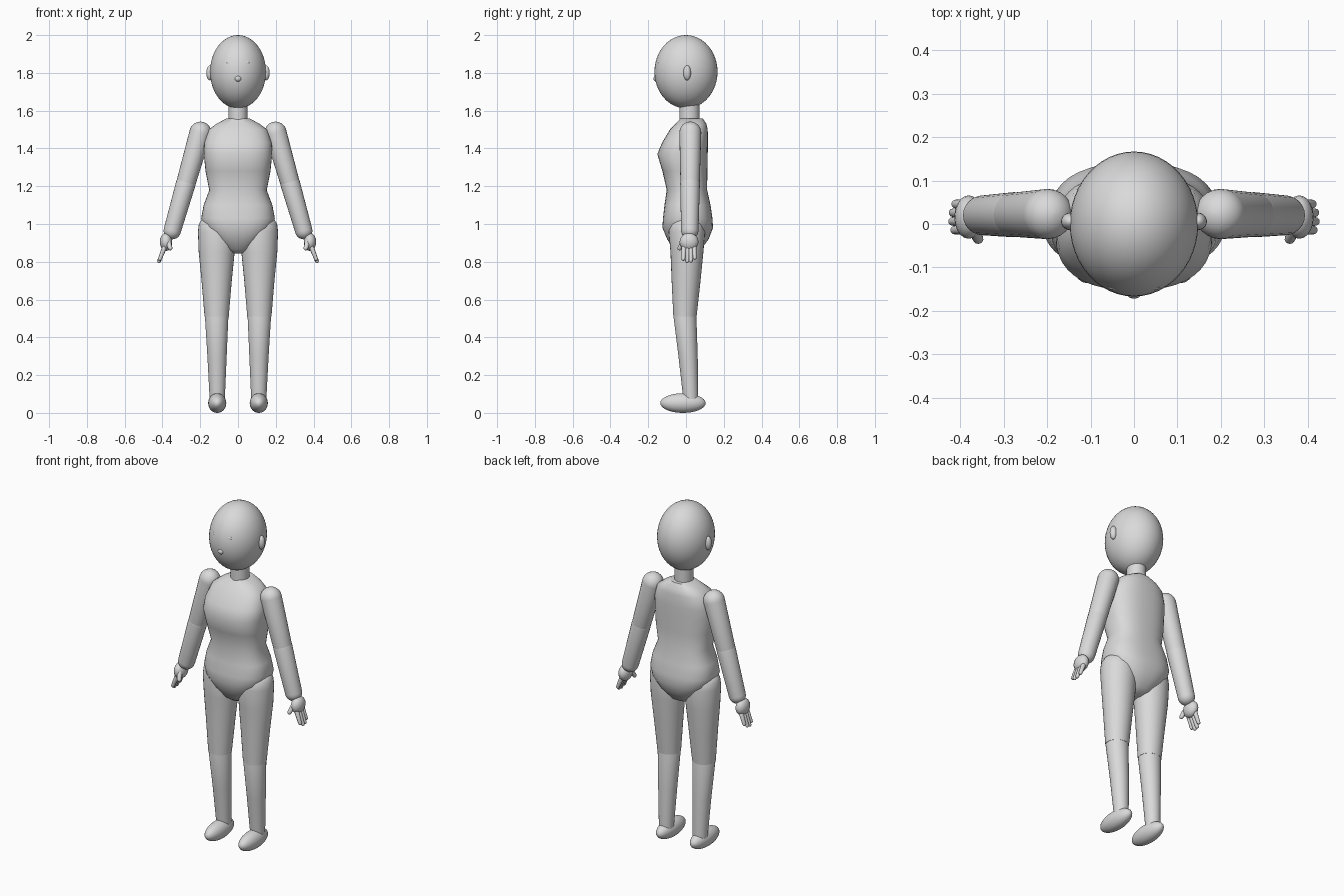
import bpy, bmesh, math
from mathutils import Vector, Matrix

if "Cube" in bpy.data.objects:
    bpy.data.objects.remove(bpy.data.objects["Cube"])

GREY = bpy.data.materials.new("plain grey")
GREY.diffuse_color = (0.7, 0.7, 0.7, 1)
GREY.use_nodes = True
GREY.node_tree.nodes["Principled BSDF"].inputs["Base Color"].default_value = GREY.diffuse_color


def finish(name, bm, mirror=False):
    """Turn a bmesh into a smooth, optionally mirrored, object."""
    bmesh.ops.recalc_face_normals(bm, faces=bm.faces)
    mesh = bpy.data.meshes.new(name)
    bm.to_mesh(mesh)
    bm.free()
    mesh.materials.append(GREY)
    for p in mesh.polygons:
        p.use_smooth = True
    mesh.set_sharp_from_angle(angle=math.radians(42))
    ob = bpy.data.objects.new(name, mesh)
    bpy.context.collection.objects.link(ob)
    if mirror:
        ob.modifiers.new("mirror", 'MIRROR').use_mirror_merge = False
    return ob


def ellipsoid(name, centre, radii, mirror=False, segs=32):
    bm = bmesh.new()
    bmesh.ops.create_uvsphere(bm, u_segments=segs, v_segments=segs // 2, radius=1)
    bm.transform(Matrix.Translation(centre) @ Matrix.Diagonal((*radii, 1)))
    return finish(name, bm, mirror)


def skin(name, rings, mirror=False):
    """Bridge rings of points and cap both ends."""
    bm = bmesh.new()
    loops = [[bm.verts.new(p) for p in r] for r in rings]
    n = len(loops[0])
    for a, b in zip(loops, loops[1:]):
        for i in range(n):
            bm.faces.new((a[i], a[(i + 1) % n], b[(i + 1) % n], b[i]))
    bm.faces.new(loops[0])
    bm.faces.new(loops[-1])
    return finish(name, bm, mirror)


def loft(name, sections, power=2.0, n=32, mirror=False):
    """Sections are (z, x centre, half width, front y, back y)."""
    rings = []
    for z, cx, rx, y0, y1 in sections:
        ring = []
        for i in range(n):
            t = math.tau * i / n
            c, s = math.cos(t), math.sin(t)
            ring.append((cx + rx * math.copysign(abs(c) ** (2 / power), c),
                         (y0 + y1) / 2 + (y1 - y0) / 2 * math.copysign(abs(s) ** (2 / power), s), z))
        rings.append(ring)
    return skin(name, rings, mirror)


def capsule(name, start, end, r0, r1, n=24, cap=6, mirror=True):
    """Tapered limb with round ends."""
    a, b = Vector(start), Vector(end)
    d = (b - a).normalized()
    u = d.cross(Vector((0, 1, 0))).normalized()
    v = d.cross(u)
    stations = []
    for k in range(cap + 1):
        t = math.pi / 2 * (0.04 + 0.96 * k / cap)
        stations.append((a - d * r0 * math.cos(t), r0 * math.sin(t)))
    for k in range(cap + 1):
        t = math.pi / 2 * (0.04 + 0.96 * (cap - k) / cap)
        stations.append((b + d * r1 * math.cos(t), r1 * math.sin(t)))
    rings = [[c + (u * math.cos(math.tau * i / n) + v * math.sin(math.tau * i / n)) * r
              for i in range(n)] for c, r in stations]
    return skin(name, rings, mirror)


# Head and face
ellipsoid("head", (0, 0, 1.806), (0.148, 0.167, 0.194), segs=48)
ellipsoid("ears", (0.148, 0.006, 1.80), (0.020, 0.020, 0.040), True, 20)
ellipsoid("nose", (0, -0.158, 1.77), (0.018, 0.014, 0.016), segs=16)
ellipsoid("eyes", (0.045, -0.144, 1.855), (0.016, 0.009, 0.012), True, 16)

# Neck
loft("neck", [(1.53, 0, 0.051, -0.035, 0.071), (1.65, 0, 0.051, -0.035, 0.071)])

# Torso from crotch to collar
loft("torso", [
    (0.845, 0, 0.030, -0.035, 0.040),
    (0.865, 0, 0.070, -0.065, 0.080),
    (0.92, 0, 0.130, -0.100, 0.120),
    (0.98, 0, 0.178, -0.125, 0.143),
    (1.03, 0, 0.195, -0.122, 0.140),
    (1.10, 0, 0.182, -0.114, 0.130),
    (1.18, 0, 0.152, -0.102, 0.112),
    (1.28, 0, 0.172, -0.125, 0.113),
    (1.37, 0, 0.181, -0.152, 0.115),
    (1.43, 0, 0.179, -0.127, 0.116),
    (1.50, 0, 0.155, -0.085, 0.115),
    (1.53, 0, 0.115, -0.056, 0.108),
    (1.558, 0, 0.063, -0.030, 0.090)], power=2.5, n=40)

# Arms and hands
shoulder, wrist = Vector((0.199, 0.023, 1.484)), Vector((0.348, 0.020, 0.965))
elbow = shoulder.lerp(wrist, 0.52)
capsule("upper_arms", shoulder, elbow, 0.058, 0.051)
capsule("forearms", elbow, wrist, 0.052, 0.046)
ellipsoid("palms", (0.381, 0.016, 0.905), (0.033, 0.050, 0.048), True, 20)
for i in range(4):
    y = -0.014 + 0.020 * i
    drop = (0.012, 0.0, 0.003, 0.018)[i]
    capsule("finger_%d" % (i + 1), (0.388, 0.016 + (y - 0.016) * 0.9, 0.88),
            (0.418 - drop * 0.4, y, 0.803 + drop), 0.013, 0.010, n=12, cap=4)
capsule("thumbs", (0.372, -0.008, 0.915), (0.359, -0.034, 0.872), 0.015, 0.012, n=12, cap=4)

# Legs and feet
loft("thighs", [
    (1.035, 0.135, 0.030, -0.025, 0.035),
    (1.025, 0.124, 0.068, -0.062, 0.072),
    (1.00, 0.115, 0.092, -0.084, 0.094),
    (0.96, 0.110, 0.102, -0.092, 0.101),
    (0.85, 0.113, 0.095, -0.082, 0.092),
    (0.70, 0.113, 0.080, -0.076, 0.077),
    (0.51, 0.113, 0.064, -0.067, 0.056)], mirror=True)
loft("shins", [
    (0.53, 0.113, 0.058, -0.062, 0.052),
    (0.51, 0.113, 0.062, -0.066, 0.055),
    (0.30, 0.111, 0.051, -0.040, 0.062),
    (0.07, 0.110, 0.040, -0.014, 0.065)], mirror=True)
ellipsoid("feet", (0.110, -0.016, 0.052), (0.048, 0.120, 0.052), True)
